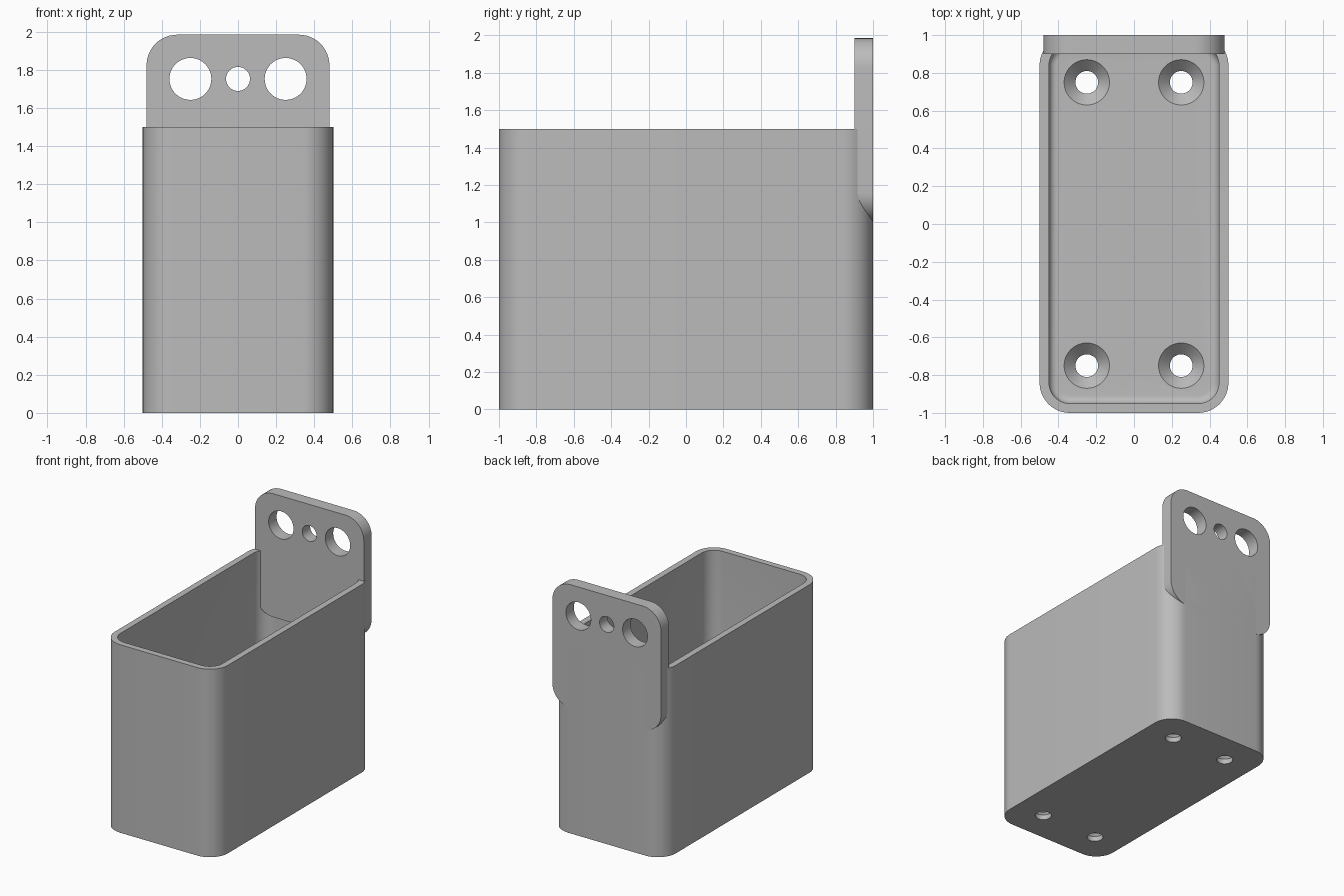
import bpy, bmesh, math
from mathutils import Matrix

cube = bpy.data.objects.get("Cube")
if cube:
    bpy.data.objects.remove(cube, do_unlink=True)

GREY = (0.5, 0.5, 0.5, 1)
grey = bpy.data.materials.new("plain_grey")
grey.use_nodes = True
grey.diffuse_color = GREY
grey.node_tree.nodes["Principled BSDF"].inputs["Base Color"].default_value = GREY


def add_object(name, bm):
    bmesh.ops.recalc_face_normals(bm, faces=bm.faces)
    mesh = bpy.data.meshes.new(name)
    bm.to_mesh(mesh)
    bm.free()
    mesh.materials.append(grey)
    obj = bpy.data.objects.new(name, mesh)
    bpy.context.collection.objects.link(obj)
    return obj


def rounded_prism(name, width, depth, bottom, top, radius, floor_fillet=0):
    """Upright block with rounded vertical corners, optionally a filleted base."""
    bm = bmesh.new()
    bmesh.ops.create_cube(bm, size=1)
    bmesh.ops.scale(bm, vec=(width, depth, top - bottom), verts=bm.verts)
    bmesh.ops.translate(bm, vec=(0, 0, (top + bottom) / 2), verts=bm.verts)
    uprights = [e for e in bm.edges if abs(e.verts[0].co.z - e.verts[1].co.z) > 1e-4]
    bmesh.ops.bevel(bm, geom=uprights, offset=radius, segments=12,
                    profile=0.5, affect='EDGES')
    if floor_fillet:
        rim = [e for e in bm.edges
               if all(abs(v.co.z - bottom) < 1e-4 for v in e.verts)]
        bmesh.ops.bevel(bm, geom=rim, offset=floor_fillet, segments=6,
                        profile=0.5, affect='EDGES')
    return add_object(name, bm)


def cone(name, r_low, r_high, length, matrix):
    bm = bmesh.new()
    bmesh.ops.create_cone(bm, cap_ends=True, segments=48, radius1=r_low,
                          radius2=r_high, depth=length, matrix=matrix)
    return add_object(name, bm)


def cut(target, cutter):
    cutter.hide_render = True
    mod = target.modifiers.new("cut", 'BOOLEAN')
    mod.operation, mod.solver, mod.object = 'DIFFERENCE', 'EXACT', cutter
    bpy.context.view_layer.objects.active = target
    bpy.ops.object.modifier_apply(modifier=mod.name)
    bpy.data.objects.remove(cutter, do_unlink=True)


# Open bin with a hollow interior
FLOOR = 0.1
bin_body = rounded_prism("bin_body", 1, 2, 0, 1.5, 0.16)
cut(bin_body, rounded_prism("cavity", 0.9, 1.9, FLOOR, 1.7, 0.11, 0.04))

# Countersunk screw holes in the floor
for x in (-0.25, 0.25):
    for y in (-0.75, 0.75):
        cut(bin_body, cone("screw_hole", 0.06, 0.06, 0.6, Matrix.Translation((x, y, 0))))
        # the sink continues slightly above the floor at the same slope
        cut(bin_body, cone("countersink", 0.06, 0.13, 0.07,
                           Matrix.Translation((x, y, FLOOR - 0.025))))

# Rounded hanging plate, modelled lying down and then stood up at the back
back_plate = rounded_prism("back_plate", 0.96, 0.985, -0.05, 0.05, 0.16)
back_plate.data.transform(Matrix.Translation((0, 0.95, 1.4925))
                          @ Matrix.Rotation(math.pi / 2, 4, 'X'))
for x, r in ((-0.25, 0.11), (0, 0.063), (0.25, 0.11)):
    cut(back_plate, cone("plate_hole", r, r, 0.4, Matrix.Translation((x, 0.95, 1.753))
                         @ Matrix.Rotation(math.pi / 2, 4, 'X')))

# Smooth curves, sharp edges
for obj in (bin_body, back_plate):
    bpy.ops.object.select_all(action='DESELECT')
    obj.select_set(True)
    bpy.context.view_layer.objects.active = obj
    bpy.ops.object.shade_smooth_by_angle(angle=math.radians(30))
